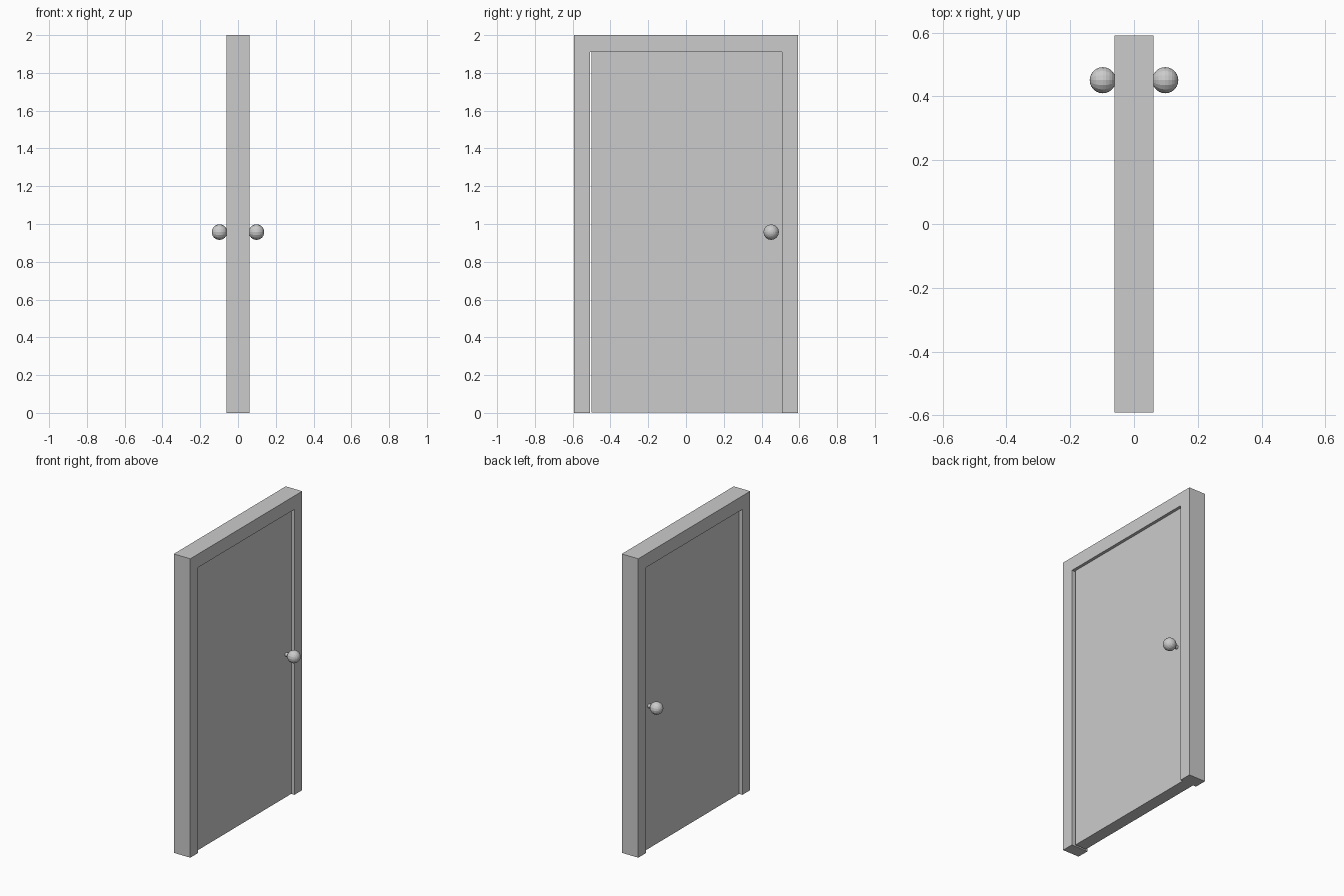
import bpy, bmesh
from math import pi
from mathutils import Matrix

if "Cube" in bpy.data.objects:
    bpy.data.objects.remove(bpy.data.objects["Cube"])


def finish(bm, name):
    bmesh.ops.recalc_face_normals(bm, faces=bm.faces)
    me = bpy.data.meshes.new(name)
    bm.to_mesh(me)
    bm.free()
    ob = bpy.data.objects.new(name, me)
    bpy.context.collection.objects.link(ob)
    return ob


def extruded(name, profile, half):
    """Extrude a (y, z) outline through x = -half .. half."""
    bm = bmesh.new()
    face = bm.faces.new([bm.verts.new((-half, y, z)) for y, z in profile])
    ext = bmesh.ops.extrude_face_region(bm, geom=[face])
    verts = [g for g in ext["geom"] if isinstance(g, bmesh.types.BMVert)]
    bmesh.ops.translate(bm, verts=verts, vec=(2 * half, 0, 0))
    return finish(bm, name)


# Frame: upside-down U, open at the floor
W, H, IW, IH = 0.592, 2.0, 0.509, 1.91
extruded("door_frame", [(-W, 0), (-W, H), (W, H), (W, 0),
                        (IW, 0), (IW, IH), (-IW, IH), (-IW, 0)], 0.061)

# Door leaf, with a narrow gap on the hinge side
extruded("door_leaf", [(-0.501, 0.003), (-0.501, IH), (IW, IH), (IW, 0.003)], 0.041)

# Knob and stem on each face
KY, KZ, KX = 0.451, 0.957, 0.098
turn = Matrix.Rotation(pi / 2, 4, 'Y')
for side, label in ((1, "right"), (-1, "left")):
    bm = bmesh.new()
    bmesh.ops.create_uvsphere(bm, u_segments=16, v_segments=12, radius=0.041,
                              matrix=Matrix.Translation((side * KX, KY, KZ)) @ turn)
    finish(bm, "knob_" + label)
    bm = bmesh.new()
    bmesh.ops.create_cone(bm, cap_ends=True, segments=16, radius1=0.013, radius2=0.013,
                          depth=0.05,
                          matrix=Matrix.Translation((side * 0.06, KY, KZ)) @ turn)
    finish(bm, "knob_stem_" + label)
